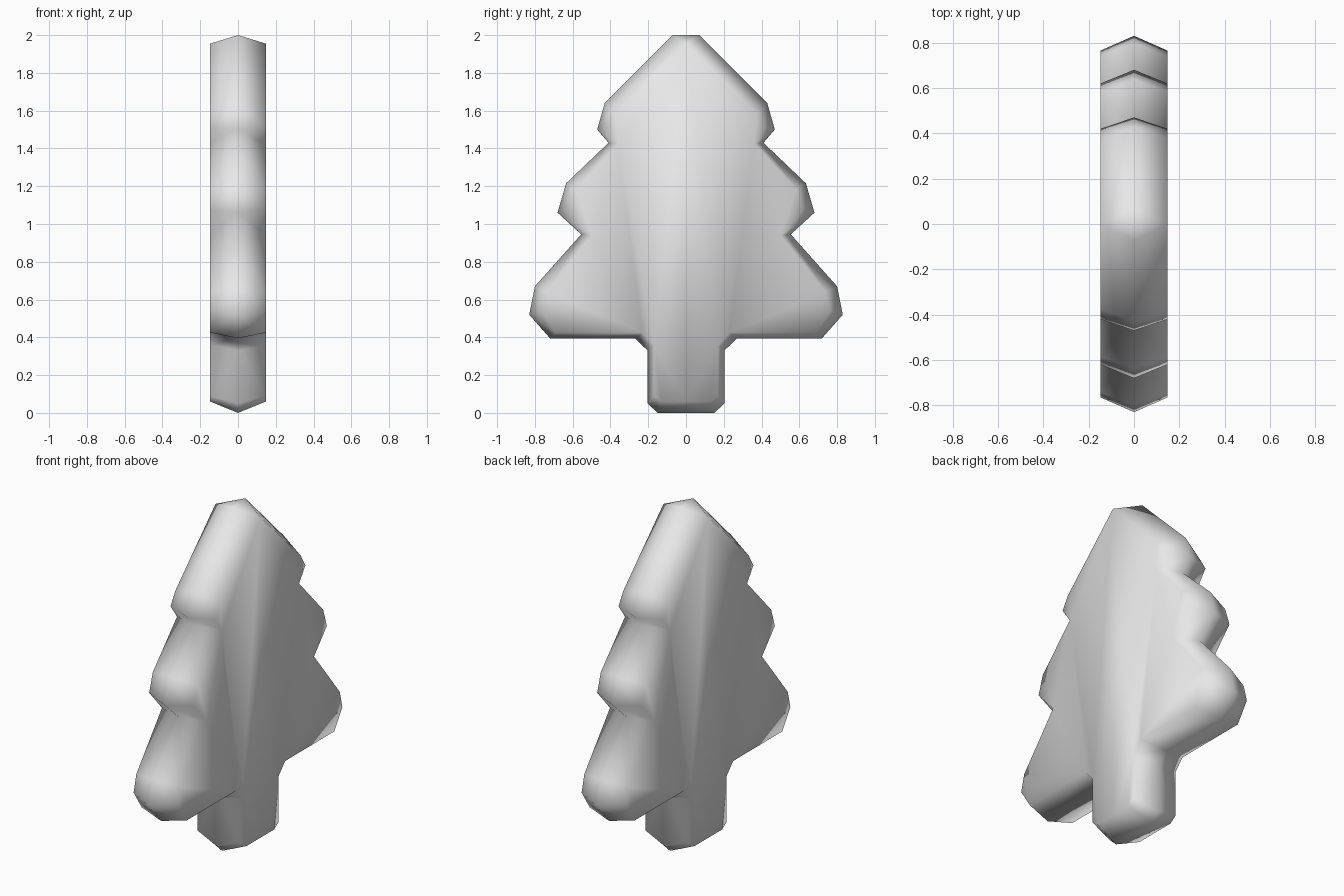
import bpy
import bmesh

if "Cube" in bpy.data.objects:
    bpy.data.objects.remove(bpy.data.objects["Cube"], do_unlink=True)

HALF_THICK = 0.147

# Half outline from top to bottom: middle ridge (y, z), then side face border (y, z)
PROFILE = [
    ((0, 2.0), (0, 1.955)),
    ((0.07, 2.0), (0, 1.955)),
    ((0.43, 1.64), (0.375, 1.585)),
    ((0.47, 1.5), (0.42, 1.51)),
    ((0.41, 1.43), (0.36, 1.425)),
    ((0.635, 1.215), (0.585, 1.185)),
    ((0.68, 1.06), (0.62, 1.075)),
    ((0.555, 0.945), (0.5, 0.94)),
    ((0.8, 0.67), (0.74, 0.64)),
    ((0.83, 0.52), (0.765, 0.54)),
    ((0.72, 0.395), (0.69, 0.425)),
    ((0.27, 0.395), (0.23, 0.425)),
    ((0.203, 0.33), (0.17, 0.36)),
    ((0.203, 0.05), (0.17, 0.09)),
    ((0.15, 0), (0.13, 0.06)),
    ((0, 0), (0, 0.06)),
]
STEM = 12  # row where the trunk begins

# Flat colour
grey = bpy.data.materials.new("plain grey")
grey.use_nodes = True
grey.diffuse_color = (0.8, 0.8, 0.8, 1)
grey.node_tree.nodes["Principled BSDF"].inputs["Base Color"].default_value = grey.diffuse_color

# Half of the tree: bevelled rim on both sides of the ridge
bm = bmesh.new()
ridge = [bm.verts.new((0, *mid)) for mid, _ in PROFILE]
for side in (-1, 1):
    border = [bm.verts.new((side * HALF_THICK, *edge)) for _, edge in PROFILE]
    for i in range(len(PROFILE) - 1):
        bm.faces.new((ridge[i], ridge[i + 1], border[i + 1], border[i]))
    # Flat side: branches, central spine and trunk
    bm.faces.new(border[1:STEM + 1])
    bm.faces.new((border[0], border[STEM], border[-1]))
    bm.faces.new(border[STEM:])
bmesh.ops.remove_doubles(bm, verts=bm.verts, dist=0.001)
bmesh.ops.triangulate(bm, faces=[f for f in bm.faces if len(f.verts) > 4])
bmesh.ops.recalc_face_normals(bm, faces=bm.faces)
for face in bm.faces:
    face.smooth = True
mesh = bpy.data.meshes.new("tree_body")
bm.to_mesh(mesh)
bm.free()
mesh.materials.append(grey)

# Mirror into the whole tree
tree = bpy.data.objects.new("tree_body", mesh)
bpy.context.collection.objects.link(tree)
mirror = tree.modifiers.new("mirror", "MIRROR")
mirror.use_axis = (False, True, False)
mirror.use_clip = True
mirror.merge_threshold = 0.001
